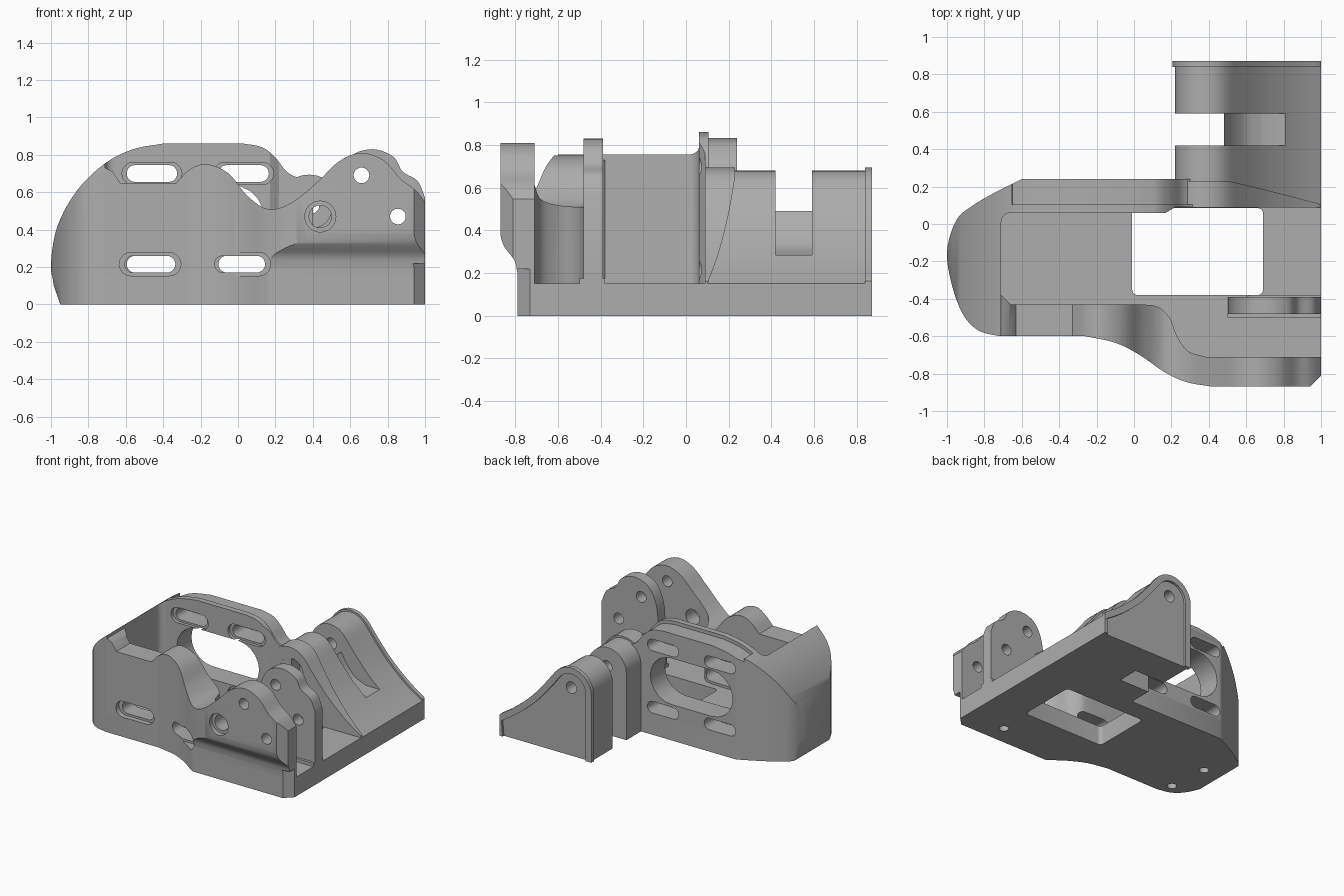
import bpy, bmesh, math
from mathutils import Vector

cube = bpy.data.objects.get("Cube")
if cube:
    bpy.data.objects.remove(cube, do_unlink=True)

grey = bpy.data.materials.new("plain grey")
grey.use_nodes = True
colour = (0.42, 0.42, 0.42, 1)
grey.diffuse_color = colour
for node in grey.node_tree.nodes:
    if node.type == 'BSDF_PRINCIPLED':
        node.inputs["Base Color"].default_value = colour


def curve(pts, n=5):
    """Smooth open path through the given points."""
    p = [Vector(q) for q in pts]
    p = [2 * p[0] - p[1]] + p + [2 * p[-1] - p[-2]]
    out = []
    for a, b, c, d in zip(p, p[1:], p[2:], p[3:]):
        for i in range(n):
            t = i / n
            out.append(0.5 * (2 * b + (c - a) * t + (2 * a - 5 * b + 4 * c - d) * t * t
                              + (3 * b - a - 3 * c + d) * t ** 3))
    return [tuple(q) for q in out] + [tuple(pts[-1])]


def arc(cx, cy, r, start, end, n=10):
    return [(cx + r * math.cos(math.radians(start + (end - start) * i / n)),
             cy + r * math.sin(math.radians(start + (end - start) * i / n)))
            for i in range(n + 1)]


def circle(cx, cy, r):
    return arc(cx, cy, r, 0, 345, 23)


def stadium(cx, cy, half, r):
    return arc(cx + half - r, cy, r, -90, 90) + arc(cx - half + r, cy, r, 90, 270)


def rounded_rect(x0, y0, x1, y1, r):
    return (arc(x1 - r, y1 - r, r, 0, 90, 5) + arc(x0 + r, y1 - r, r, 90, 180, 5)
            + arc(x0 + r, y0 + r, r, 180, 270, 5) + arc(x1 - r, y0 + r, r, 270, 360, 5))


def offset(path, d):
    """Shift an open path sideways by d."""
    out = []
    for i, q in enumerate(path):
        a, b = Vector(path[max(i - 1, 0)]), Vector(path[min(i + 1, len(path) - 1)])
        t = (b - a).normalized()
        out.append((min(q[0] - t.y * d, 1), max(q[1] + t.x * d, 0)))
    return out


def prism(name, pts, axis, lo, hi):
    """Extrude a 2D outline along one axis."""
    place = {'x': lambda u, v, w: (w, u, v),
             'y': lambda u, v, w: (u, w, v),
             'z': lambda u, v, w: (u, v, w)}[axis]
    bm = bmesh.new()
    face = bm.faces.new([bm.verts.new(place(p[0], p[1], lo)) for p in pts])
    res = bmesh.ops.extrude_face_region(bm, geom=[face])
    move = Vector(place(0, 0, hi - lo))
    bmesh.ops.translate(bm, vec=move,
                        verts=[g for g in res["geom"] if isinstance(g, bmesh.types.BMVert)])
    bmesh.ops.recalc_face_normals(bm, faces=bm.faces[:])
    mesh = bpy.data.meshes.new(name)
    bm.to_mesh(mesh)
    bm.free()
    mesh.materials.append(grey)
    ob = bpy.data.objects.new(name, mesh)
    bpy.context.collection.objects.link(ob)
    return ob


def activate(ob):
    bpy.ops.object.select_all(action='DESELECT')
    ob.select_set(True)
    bpy.context.view_layer.objects.active = ob


def shape(ob, pts, axis, lo, hi, op='DIFFERENCE'):
    """Cut or trim a part with an extruded outline."""
    cutter = prism("cutter", pts, axis, lo, hi)
    cutter.hide_render = True
    activate(ob)
    mod = ob.modifiers.new("cut", 'BOOLEAN')
    mod.operation, mod.solver, mod.object = op, 'EXACT', cutter
    bpy.ops.object.modifier_apply(modifier=mod.name)
    bpy.data.objects.remove(cutter, do_unlink=True)


def finish(ob):
    activate(ob)
    bpy.ops.object.shade_smooth_by_angle(angle=math.radians(30))


# Shared outlines
FLOOR = 0.15
left_end = curve([(-.6, .24), (-.74, .17), (-.86, .1), (-.95, .02), (-1, -.15), (-.97, -.34),
                  (-.91, -.49), (-.83, -.57), (-.72, -.6)])
front_edge = [(-.27, -.6)] + curve([(-.26, -.6), (-.1, -.635), (.03, -.7), (.16, -.79), (.28, -.845),
                                    (.42, -.87)]) + [(.94, -.87), (1, -.81)]
front_undercut = [(-1, -.1), (-.79, -.1)] + curve([(-.79, .2), (-.805, .26), (-.855, .33),
                                                 (-.875, .4)]) + [(-1, .4)]
corner = [(.93, -.8), (1.01, -.72), (1.01, -.8)]


def undercut(ob):
    shape(ob, front_undercut, 'x', 0, 1.2)
    shape(ob, corner, 'z', -.1, .22)


# Base plate with window, side slot, screw holes
base = prism("base_plate", left_end + front_edge + [(1, .85), (.22, .85), (.22, .24)], 'z', 0, FLOOR)
shape(base, rounded_rect(-.01, -.38, .69, .085, .03), 'z', -.1, .3)
shape(base, [(.1, .42), (.48, .42), (.48, .59), (.1, .59)], 'z', -.1, .3)
shape(base, [(-1.2, -.1), (-.93, -.1), (-.95, 0), (-.985, .1), (-1, .2), (-1.2, .2)], 'y', -1, 1)
undercut(base)
for x, y in [(.65, .7), (.65, .28), (.67, -.64), (-.8, -.18), (-.77, -.5)]:
    shape(base, circle(x, y, .035), 'z', -.1, .08)
finish(base)

# Rounded end wall and back wall
roof = curve([(-.985, .1), (-1, .22), (-.965, .42), (-.86, .61), (-.71, .755), (-.56, .83),
              (-.4, .86)]) + curve([(.03, .86), (.13, .84), (.2, .785), (.26, .71), (.33, .675),
                                    (.42, .67)])
shell = prism("end_and_back_wall", left_end + [(-.71, -.6)] + arc(-.66, .01, .05, 180, 90, 5)
              + [(.17, .06), (.22, .09), (.4, .09), (.4, .24)], 'z', FLOOR, 1)
shape(shell, roof + [(.42, 0), (-.97, 0)], 'y', -1, 1, 'INTERSECT')
ledge = [(x, z - .027) for x, z in roof if x > -.66]
shape(shell, ledge + [(.5, 1), (-.66, 1)], 'y', .105, .4)
shape(shell, stadium(-.215, .46, .355, .18), 'y', -.1, .4)
for x in (-.46, .03):
    for z in (.7, .215):
        shape(shell, stadium(x, z, .135, .045), 'y', -.1, .4)
        shape(shell, stadium(x, z, .16, .06), 'y', -.1, .085)
finish(shell)

# Front wall with wavy top
inner_edge = [(1, -.71)] + curve([(.38, -.71), (.29, -.68), (.23, -.6), (.19, -.5), (.12, -.44),
                                  (.02, -.43)]) + [(-.66, -.43), (-.71, -.38)]
front = prism("front_wall", [(-.71, -.6)] + front_edge + inner_edge, 'z', FLOOR, 1)
wave = [(-.8, .74), (-.71, .73), (-.67, .71), (-.63, .65)] + curve(
    [(-.33, .65), (-.26, .72), (-.17, .75), (-.05, .7), (.05, .58), (.16, .51), (.28, .54),
     (.42, .65), (.54, .765), (.66, .81), (.78, .77), (.87, .67), (.95, .61), (1.02, .52)])
shape(front, wave + [(1.02, 0), (-.8, 0)], 'y', -1, 0, 'INTERSECT')
undercut(front)
for x, depth in ((-.47, -.56), (.01, -.68)):
    shape(front, stadium(x, .215, .135, .045), 'y', -1, 0)
    shape(front, stadium(x, .215, .165, .062), 'y', -1, depth)
shape(front, circle(.44, .47, .06), 'y', -1, 0)
shape(front, circle(.44, .47, .083), 'y', -1, -.83)
for x, z in ((.66, .69), (.855, .47)):
    shape(front, circle(x, z, .042), 'y', -1, 0)
finish(front)

# Inner lug plate
lug_top = curve([(.5, FLOOR), (.51, .45), (.53, .66), (.6, .79), (.72, .83), (.83, .79), (.88, .71),
                 (.96, .66), (1, .57)])
lug = prism("lug_plate", lug_top + [(1, FLOOR)], 'y', -.48, -.39)
for x, z in ((.66, .69), (.855, .47)):
    shape(lug, circle(x, z, .042), 'y', -1, 0)
finish(lug)
finish(prism("lug_foot", [(.5, -.5), (1, -.5), (1, -.38), (.62, -.38), (.5, -.44)], 'z',
             FLOOR - .01, FLOOR + .025))

# Sloping rear wing, slotted across
ridge = [(.22, 0)] + arc(.38, .52, .16, 180, 50) + curve(
    [(.51, .615), (.6, .5), (.7, .385), (.81, .285), (.9, .215), (1, FLOOR)])
wing = prism("rear_wing", ridge + [(1, 0)], 'y', .09, .855)
shape(wing, [(.1, -.1), (.48, -.1)] + curve([(.48, .49), (.53, .4), (.6, .325), (.69, .285)])
      + [(.95, .285), (.95, .9), (.1, .9)], 'y', .42, .59)
shape(wing, circle(.39, .53, .045), 'y', 0, 1)
shape(wing, circle(.4, .51, .1), 'y', 0, .14)
finish(wing)

# Raised rims at both ends of the wing
rim = offset(ridge, .014)
inner = offset(ridge, -.035)
end_rim = prism("wing_end_rim", rim + [(1, 0)], 'y', .84, .872)
shape(end_rim, inner + [(.965, -.1), (.255, -.1)], 'y', .8, .9)
finish(end_rim)
upper = [p for p in rim if p[1] > FLOOR]
front_rim = prism("wing_front_rim", upper + [(1, FLOOR), (.3, FLOOR)], 'y', .088, .23)
shape(front_rim, circle(.4, .51, .1), 'y', 0, 1)
shape(front_rim, [(.1, .1)] + curve([(.1, .15), (.155, .3), (.2, .48), (.235, .68)])
      + [(.235, .9), (.5, .9), (.5, .1)], 'x', 0, 1.2)
finish(front_rim)
